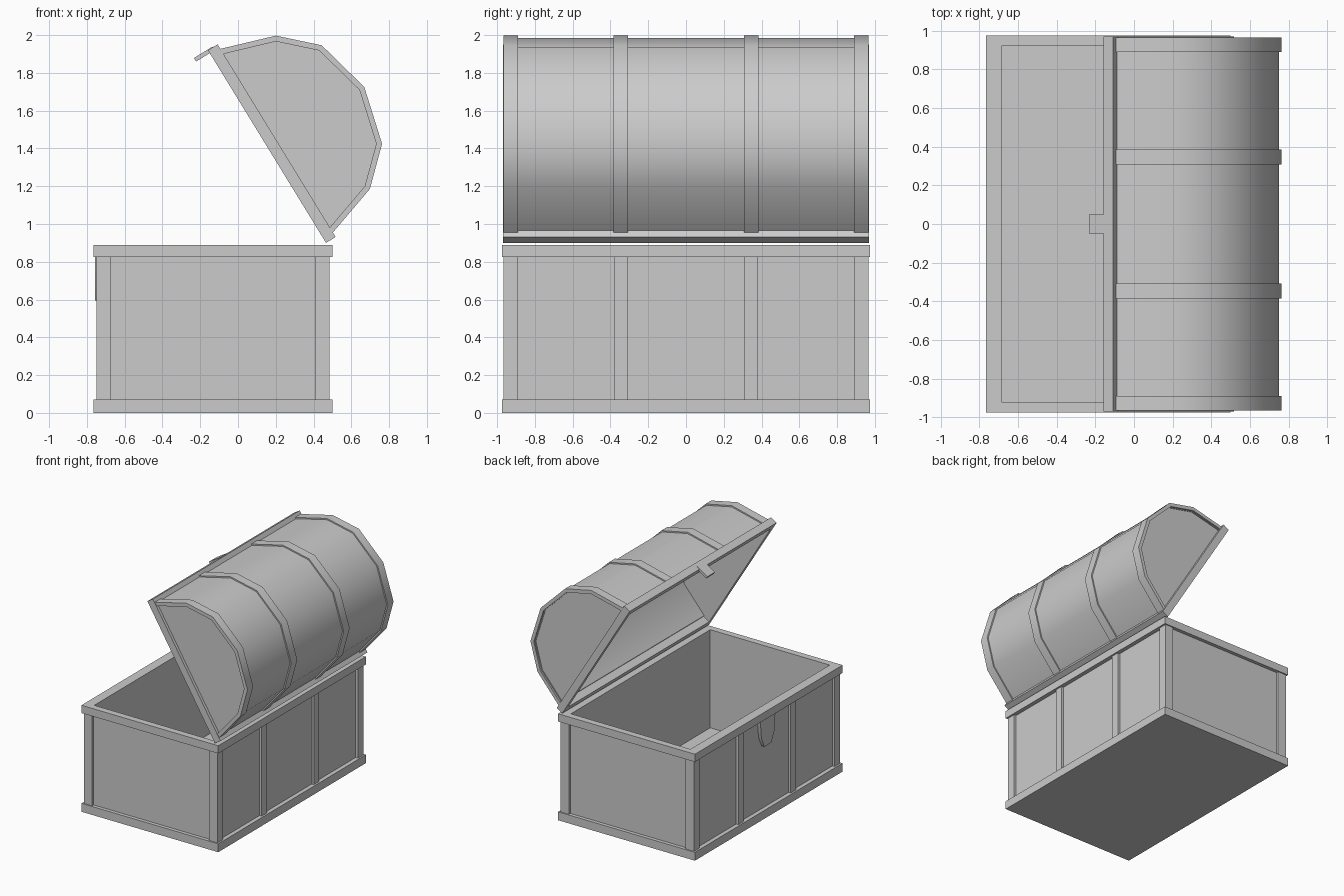
import bpy, bmesh, math
from mathutils import Vector

if "Cube" in bpy.data.objects:
    bpy.data.objects.remove(bpy.data.objects["Cube"])

HINGE = Vector((0.466, 0, 0.90))
LID_TILT = math.radians(58.5)
CX = -0.1325          # middle of the base in x
LX = -0.598           # middle of the lid in its own x


def prism(name, pts, a, b, axis, lid=False):
    """Extrude a 2D outline from a to b along an axis."""
    place = {'x': lambda p, t: (t, p[0], p[1]),
             'y': lambda p, t: (p[0], t, p[1]),
             'z': lambda p, t: (p[0], p[1], t)}[axis]
    bm = bmesh.new()
    lo = [bm.verts.new(place(p, a)) for p in pts]
    hi = [bm.verts.new(place(p, b)) for p in pts]
    bm.faces.new(lo)
    bm.faces.new(hi)
    for i in range(len(pts)):
        j = (i + 1) % len(pts)
        bm.faces.new((lo[i], lo[j], hi[j], hi[i]))
    return finish(name, bm, lid)


def finish(name, bm, lid=False):
    bmesh.ops.recalc_face_normals(bm, faces=bm.faces)
    me = bpy.data.meshes.new(name)
    bm.to_mesh(me)
    bm.free()
    ob = bpy.data.objects.new(name, me)
    bpy.context.collection.objects.link(ob)
    if lid:
        ob.location = HINGE
        ob.rotation_euler = (0, LID_TILT, 0)
    bpy.ops.object.select_all(action='DESELECT')
    ob.select_set(True)
    bpy.context.view_layer.objects.active = ob
    bpy.ops.object.shade_smooth_by_angle(angle=math.radians(40))
    return ob


def rect(x0, x1, y0, y1):
    return [(x0, y0), (x1, y0), (x1, y1), (x0, y1)]


def frame(name, outer, inner, z0, z1, lid=False):
    """Rectangular ring with an open middle."""
    bm = bmesh.new()
    rings = [[bm.verts.new((x, y, z)) for x, y in rect(*r)]
             for r, z in ((outer, z0), (outer, z1), (inner, z1), (inner, z0))]
    for k in range(4):
        r, s = rings[k], rings[(k + 1) % 4]
        for i in range(4):
            j = (i + 1) % 4
            bm.faces.new((r[i], r[j], s[j], s[i]))
    return finish(name, bm, lid)


# base: floor slab, hollow walls and rim
cavity = (-0.685, 0.42, -0.92, 0.92)
outer = (-0.765, 0.50, -0.975, 0.975)
prism("base_floor", rect(*outer), 0, 0.07, 'z')
frame("base_walls", (-0.73, 0.465, -0.945, 0.945), cavity, 0.07, 0.825)
frame("base_rim", outer, cavity, 0.825, 0.89)

# L-shaped corner posts
corner = [(0.6175, 0.965), (0.6175, 0.89), (0.56, 0.89),
          (0.56, 0.925), (0.54, 0.925), (0.54, 0.965)]
for sx in (-1, 1):
    for sy in (-1, 1):
        prism("corner_post", [(CX + sx * x, sy * y) for x, y in corner],
              0.07, 0.825, 'z')
        # straps on the long sides
        xs = sorted((CX + sx * 0.57, CX + sx * 0.6175))
        ys = sorted((sy * 0.31, sy * 0.38))
        prism("side_strap", rect(*xs, *ys), 0.07, 0.825, 'z')

# lock plate on the opening side
prism("lock_plate", [(-0.1, 0.83), (0.1, 0.83), (0.085, 0.68), (0.045, 0.595),
                     (-0.045, 0.595), (-0.085, 0.68)], -0.757, -0.72, 'x')

# lid: arched cross-section in the lid's own axes
half = [(0.57, 0.06), (0.476, 0.347), (0.306, 0.527)]
ARC = half + [(0, 0.604)] + [(-x, z) for x, z in reversed(half)]


def arc(s):
    return [(LX + x * s, 0.06 + (z - 0.06) * s) for x, z in ARC]


def arch(s_out, s_in):
    return arc(s_out) + arc(s_in)[::-1]


frame("lid_rim", (-1.196, 0, -0.97, 0.97), (-1.14, -0.056, -0.93, 0.93),
      0, 0.06, lid=True)
prism("lid_shell", arch(0.98, 0.935), -0.95, 0.95, 'y', lid=True)
for s in (-1, 1):
    prism("lid_end", arc(0.96), s * 0.93, s * 0.945, 'y', lid=True)
    prism("lid_end_band", arch(1.0, 0.945), s * 0.89, s * 0.965, 'y', lid=True)
    prism("lid_middle_band", arch(1.0, 0.96), s * 0.307, s * 0.385, 'y', lid=True)

# hasp hanging from the lid edge
prism("hasp", rect(-1.2, -1.178, -0.085, 0.03), -0.05, 0.05, 'y', lid=True)
